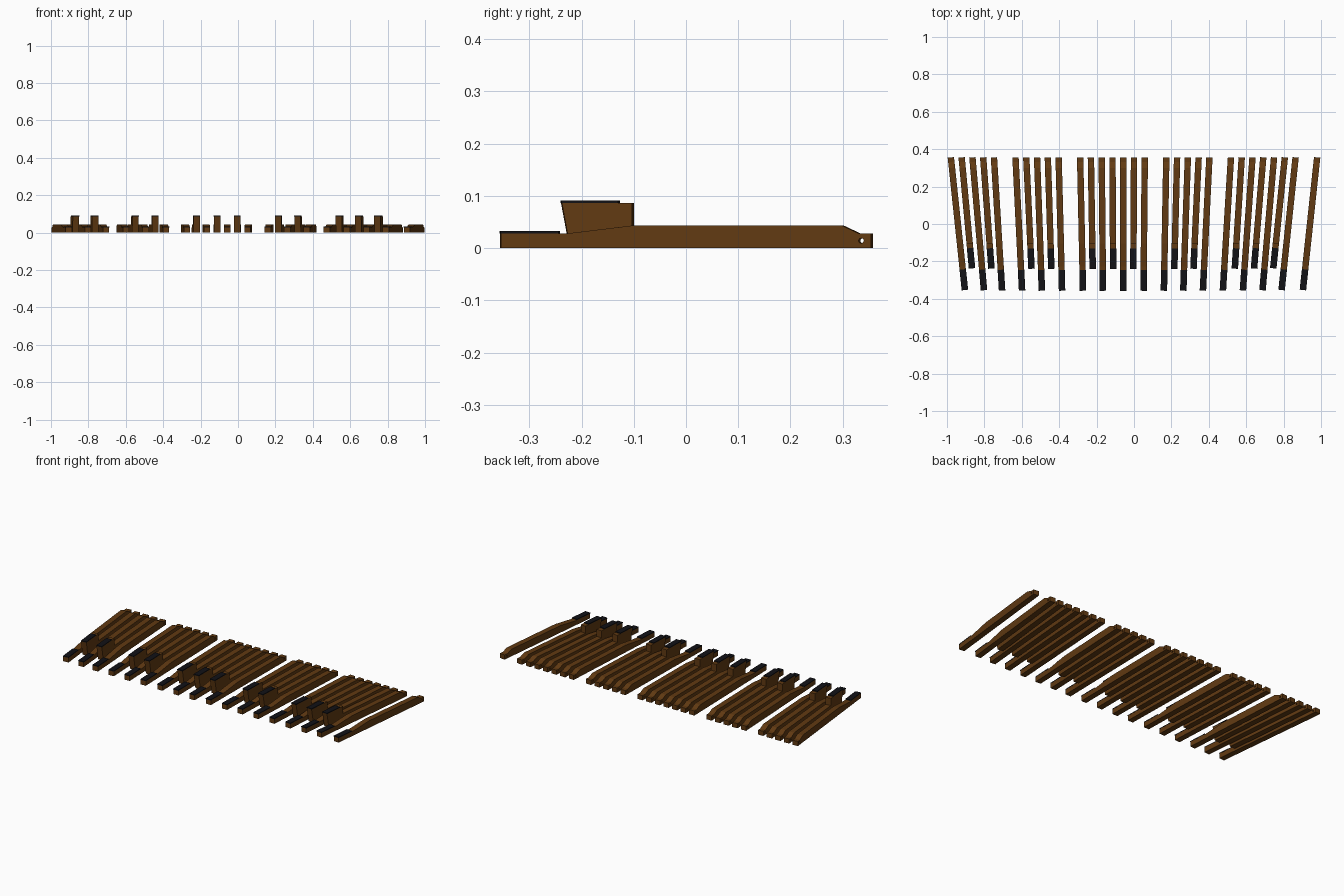
import bpy, math
from mathutils import Matrix

if "Cube" in bpy.data.objects:
    bpy.data.objects.remove(bpy.data.objects["Cube"])

BACK = 0.356      # y of the hinge end
HALF_W = 0.017    # half the width of a pedal
# local x -> world y, local y -> world z, local z -> world x
TURN = Matrix(((0, 0, 1, 0), (1, 0, 0, 0), (0, 1, 0, 0), (0, 0, 0, 1)))


def material(name, color):
    m = bpy.data.materials.new(name)
    m.diffuse_color = color
    m.use_nodes = True
    m.node_tree.nodes["Principled BSDF"].inputs["Base Color"].default_value = m.diffuse_color
    return m


WOOD = material("brown_wood", (0.12, 0.042, 0.006, 1))
BLACK = material("black_cap", (0.006, 0.006, 0.008, 1))


def profile_mesh(name, loops, half_width, mat):
    """Extrude filled y-z outlines (later loops are holes) sideways."""
    cu = bpy.data.curves.new(name, 'CURVE')
    cu.dimensions = '2D'
    cu.fill_mode = 'BOTH'
    cu.extrude = half_width
    for pts in loops:
        s = cu.splines.new('POLY')
        s.points.add(len(pts) - 1)
        for p, (y, z) in zip(s.points, pts):
            p.co = (y - BACK, z, 0, 1)
        s.use_cyclic_u = True
    tmp = bpy.data.objects.new(name, cu)
    bpy.context.collection.objects.link(tmp)
    bpy.context.view_layer.update()
    dg = bpy.context.evaluated_depsgraph_get()
    me = bpy.data.meshes.new_from_object(tmp.evaluated_get(dg))
    bpy.data.objects.remove(tmp)
    me.transform(TURN)
    me.materials.clear()
    me.materials.append(mat)
    for f in me.polygons:
        f.use_smooth = False
    return me


# hinge hole and the shared rear outline
hole = [(0.337 + 0.005 * math.cos(a * math.pi / 6),
         0.014 + 0.005 * math.sin(a * math.pi / 6)) for a in range(12)]
rear = [(BACK, 0), (BACK, 0.028), (0.332, 0.028), (0.30, 0.043)]

natural = profile_mesh("natural_pedal", [
    [(-0.356, 0)] + rear + [(-0.104, 0.043), (-0.228, 0.028), (-0.356, 0.028)],
    hole], HALF_W, WOOD)
natural_cap = profile_mesh("natural_cap", [
    [(-0.357, 0.028), (-0.246, 0.028), (-0.246, 0.033), (-0.357, 0.033)]],
    HALF_W + 0.0004, BLACK)
sharp = profile_mesh("sharp_pedal", [
    [(-0.223, 0)] + rear + [(-0.104, 0.043), (-0.104, 0.086), (-0.239, 0.086)],
    hole], HALF_W, WOOD)
sharp_cap = profile_mesh("sharp_cap", [
    [(-0.240, 0.086), (-0.131, 0.086), (-0.131, 0.091), (-0.240, 0.091)]],
    HALF_W + 0.0004, BLACK)


def place(name, mesh, x, angle):
    ob = bpy.data.objects.new(name, mesh)
    bpy.context.collection.objects.link(ob)
    ob.location = (x, BACK, 0)
    ob.rotation_euler = (0, 0, angle)


# x of each natural's front end, and of each sharp's raised block
natural_x = iter([-.905, -.803, -.706, -.599, -.493, -.385, -.273, -.166, -.058,
                  .051, .16, .264, .369, .476, .583, .688, .79, .904])
sharp_x = iter([-.872, -.767, -.551, -.444, -.222, -.112, -.003,
                .217, .321, .543, .647, .751])

# groups of alternating natural and sharp pedals, one slot left free between
slot, n = 0, 0
for size in (5, 5, 7, 5, 7, 1):
    for k in range(size):
        n += 1
        xb = (slot - 17) * 0.0576
        if k % 2 == 0:
            ang = math.atan2(next(natural_x) - xb, 0.70)
            place(f"natural_pedal_{n}", natural, xb, ang)
            place(f"natural_cap_{n}", natural_cap, xb, ang)
        else:
            ang = math.atan2(next(sharp_x) - xb, 0.53)
            place(f"sharp_pedal_{n}", sharp, xb, ang)
            place(f"sharp_cap_{n}", sharp_cap, xb, ang)
        slot += 1
    slot += 1
